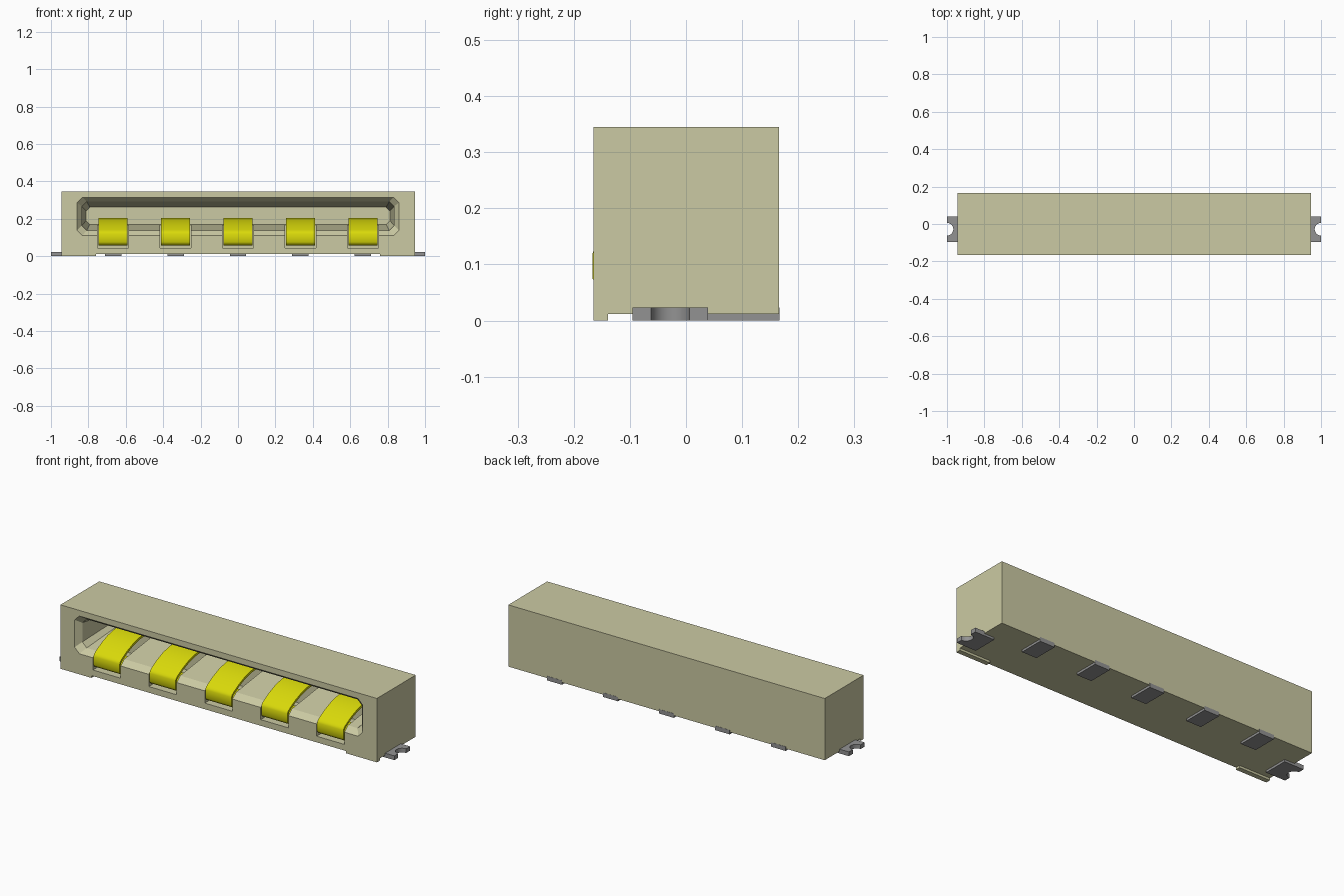
import bpy, bmesh, math

cube = bpy.data.objects.get("Cube")
if cube:
    bpy.data.objects.remove(cube, do_unlink=True)


def material(name, rgb):
    m = bpy.data.materials.new(name)
    m.use_nodes = True
    m.diffuse_color = (*rgb, 1)
    m.node_tree.nodes["Principled BSDF"].inputs["Base Color"].default_value = (*rgb, 1)
    return m


BEIGE = material("beige plastic", (0.60, 0.59, 0.366))
YELLOW = material("yellow metal", (0.70, 0.70, 0.003))
GREY = material("grey metal", (0.29, 0.29, 0.29))


def mesh_object(name, bm, mat):
    bmesh.ops.recalc_face_normals(bm, faces=bm.faces)
    me = bpy.data.meshes.new(name)
    bm.to_mesh(me)
    bm.free()
    ob = bpy.data.objects.new(name, me)
    me.materials.append(mat)
    bpy.context.collection.objects.link(ob)
    return ob


def loft(name, rings, mat):
    """Join equal-length rings of 3D points and cap both ends."""
    bm = bmesh.new()
    loops = [[bm.verts.new(p) for p in r] for r in rings]
    n = len(loops[0])
    for a, b in zip(loops, loops[1:]):
        for i in range(n):
            j = (i + 1) % n
            bm.faces.new((a[i], a[j], b[j], b[i]))
    bm.faces.new(loops[0])
    bm.faces.new(loops[-1])
    return mesh_object(name, bm, mat)


def box(name, x0, x1, y0, y1, z0, z1, mat):
    rings = [[(x0, y0, z), (x1, y0, z), (x1, y1, z), (x0, y1, z)] for z in (z0, z1)]
    return loft(name, rings, mat)


def octagon(y, hx, z0, z1, c):
    """Chamfered rectangle in the xz plane."""
    return [(-hx + c, y, z0), (hx - c, y, z0), (hx, y, z0 + c), (hx, y, z1 - c),
            (hx - c, y, z1), (-hx + c, y, z1), (-hx, y, z1 - c), (-hx, y, z0 + c)]


def cut(target, cutter):
    mod = target.modifiers.new("cut", "BOOLEAN")
    mod.operation = "DIFFERENCE"
    mod.solver = "EXACT"
    mod.object = cutter
    bpy.context.view_layer.objects.active = target
    bpy.ops.object.modifier_apply(modifier=mod.name)
    bpy.data.objects.remove(cutter, do_unlink=True)


FRONT, BACK = -0.165, 0.166
CENTRES = [0.334 * i for i in range(-2, 3)]

# Housing with a chamfered, tapering mouth
housing = box("housing", -0.945, 0.945, FRONT, BACK, 0.012, 0.345, BEIGE)
mouth = [octagon(FRONT - 0.03, 0.885, 0.085, 0.337, 0.03),
         octagon(FRONT + 0.03, 0.835, 0.137, 0.292, 0.026),
         octagon(0.12, 0.812, 0.17, 0.262, 0.02)]
cut(housing, loft("mouth_cutter", mouth, BEIGE))

# Slots in the lower lip for the contacts
for cx in CENTRES:
    cut(housing, box("slot_cutter", cx - 0.083, cx + 0.083, FRONT - 0.05, 0.1,
                     0.045, 0.18, BEIGE))

# Feet under the front corners
for side, s in (("left", 1), ("right", -1)):
    xs = sorted((s * 0.76, s * 0.945))
    box("front_foot_" + side, *xs, FRONT, -0.139, 0, 0.012, BEIGE)

# Spring contacts: bent strips with a rounded nose and an arched top
PATH = [(0.02, 0.064), (-0.145, 0.064), (-0.156, 0.068), (-0.161, 0.077),
        (-0.161, 0.118), (-0.157, 0.127), (-0.145, 0.136), (-0.10, 0.161),
        (-0.05, 0.181), (0.0, 0.193), (0.05, 0.198), (0.122, 0.198)]
for n, cx in enumerate(CENTRES, 1):
    bm = bmesh.new()
    pairs = [(bm.verts.new((cx - 0.078, y, z)), bm.verts.new((cx + 0.078, y, z)))
             for y, z in PATH]
    for (a, b), (c, d) in zip(pairs, pairs[1:]):
        bm.faces.new((a, b, d, c))
    contact = mesh_object(f"spring_contact_{n}", bm, YELLOW)
    thick = contact.modifiers.new("thickness", "SOLIDIFY")
    thick.thickness = 0.012
    thick.offset = 0
    bpy.context.view_layer.objects.active = contact
    contact.select_set(True)
    bpy.ops.object.modifier_apply(modifier=thick.name)
    bpy.ops.object.shade_smooth_by_angle(angle=math.radians(40))
    contact.select_set(False)

    # Solder tail at the rear underside
    box(f"solder_tail_{n}", cx - 0.044, cx + 0.044, 0.035, BACK + 0.001, 0, 0.023, GREY)

# Mounting ears with a round notch in the outer edge
NOTCH_Y, NOTCH_R = -0.028, 0.034
for side, s in (("left", 1), ("right", -1)):
    arc = [(1.0 - NOTCH_R * math.sin(math.pi * i / 12),
            NOTCH_Y - NOTCH_R * math.cos(math.pi * i / 12)) for i in range(13)]
    outline = [(0.885, 0.039), (0.885, -0.095), (1.0, -0.095)] + arc + [(1.0, 0.039)]
    ear = loft("mounting_ear_" + side,
               [[(s * x, y, z) for x, y in outline] for z in (0, 0.023)], GREY)
    ear.select_set(True)
    bpy.context.view_layer.objects.active = ear
    bpy.ops.object.shade_smooth_by_angle(angle=math.radians(30))
    ear.select_set(False)
